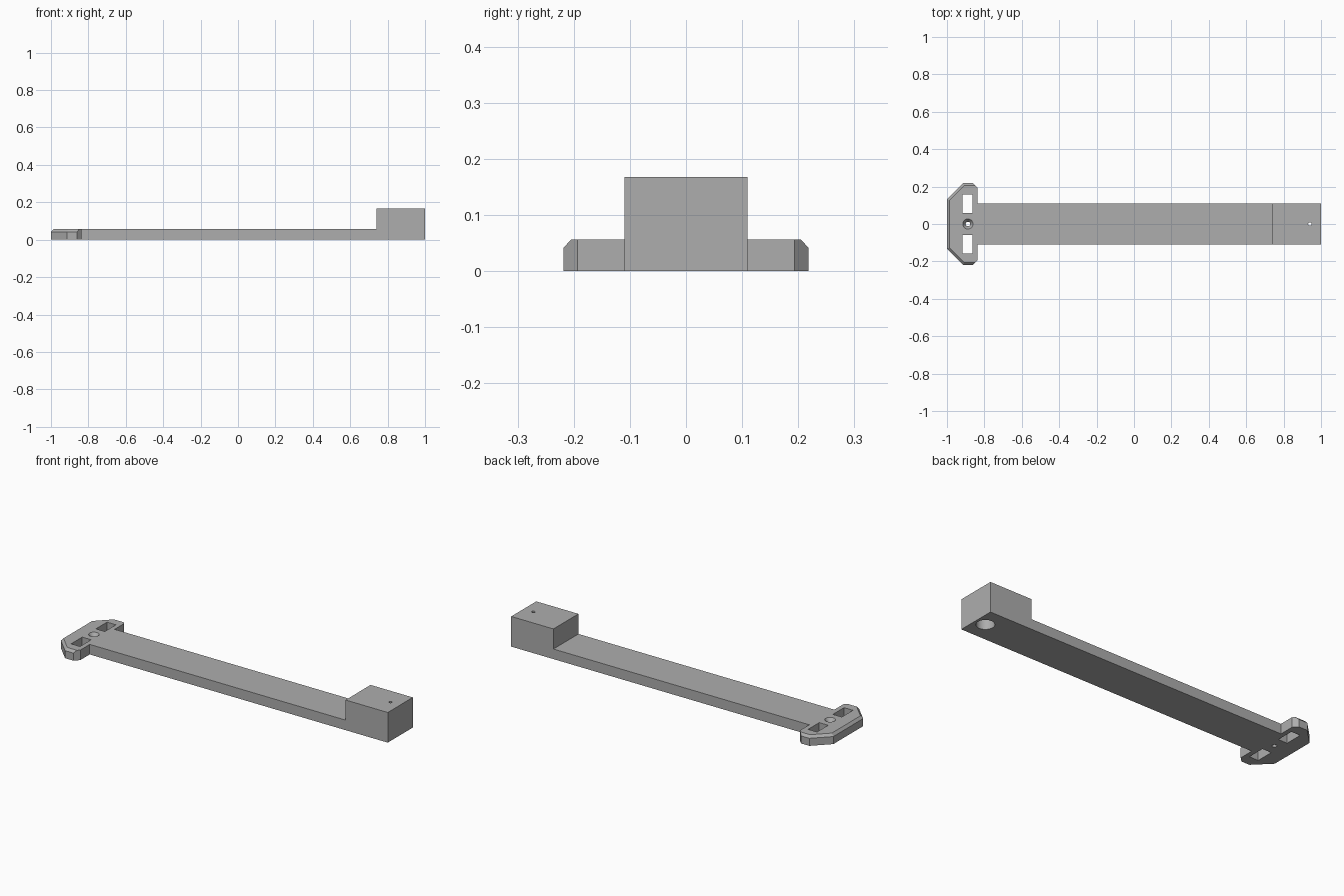
import bpy
import bmesh

cube = bpy.data.objects.get("Cube")
if cube:
    bpy.data.objects.remove(cube, do_unlink=True)

GREY = (0.42, 0.42, 0.42, 1.0)
material = bpy.data.materials.new("plain grey")
material.use_nodes = True
material.diffuse_color = GREY
material.node_tree.nodes["Principled BSDF"].inputs["Base Color"].default_value = GREY

BAR_TOP = 0.056
BLOCK_TOP = 0.168
HALF = 0.11


def loft(name, layers):
    """Solid through stacked (outline, height) layers, counter-clockwise from above."""
    bm = bmesh.new()
    rings = [[bm.verts.new((x, y, z)) for x, y in outline] for outline, z in layers]
    n = len(rings[0])
    for low, high in zip(rings, rings[1:]):
        for i in range(n):
            j = (i + 1) % n
            bm.faces.new((low[i], low[j], high[j], high[i]))
    bm.faces.new(rings[0][::-1])
    bm.faces.new(rings[-1])
    mesh = bpy.data.meshes.new(name)
    bm.to_mesh(mesh)
    bm.free()
    mesh.materials.append(material)
    obj = bpy.data.objects.new(name, mesh)
    bpy.context.collection.objects.link(obj)
    return obj


def box(name, x0, x1, y0, y1, z0, z1):
    outline = [(x0, y0), (x1, y0), (x1, y1), (x0, y1)]
    return loft(name, [(outline, z0), (outline, z1)])


def cone(name, x, r0, r1, z0, z1):
    bpy.ops.mesh.primitive_cone_add(vertices=32, radius1=r0, radius2=r1,
                                    depth=z1 - z0, location=(x, 0, (z0 + z1) / 2))
    obj = bpy.context.object
    obj.name = name
    obj.data.materials.append(material)
    return obj


def cut(target, cutter):
    cutter.hide_render = True
    mod = target.modifiers.new("cut", 'BOOLEAN')
    mod.operation = 'DIFFERENCE'
    mod.solver = 'EXACT'
    mod.object = cutter
    bpy.context.view_layer.objects.active = target
    bpy.ops.object.modifier_apply(modifier=mod.name)
    bpy.data.objects.remove(cutter, do_unlink=True)


def mirrored(half):
    return half + [(x, -y) for x, y in reversed(half)]


# Long bar with its T-shaped head, chamfered along the head's outer top edge
base = mirrored([(1, HALF), (-0.837, HALF), (-0.837, 0.193),
                 (-0.862, 0.218), (-0.913, 0.218), (-1, 0.131)])
crown = mirrored([(1, HALF), (-0.837, HALF), (-0.837, 0.193),
                  (-0.849, 0.205), (-0.908, 0.205), (-0.987, 0.126)])
bar = loft("bar_with_head", [(base, 0), (base, 0.042), (crown, BAR_TOP)])

# Raised end block
block = box("end_block", 0.74, 1, -HALF, HALF, BAR_TOP, BLOCK_TOP)

# Two slots through the head
for side in (-1, 1):
    y0, y1 = sorted((side * 0.06, side * 0.158))
    cut(bar, box("slot_cutter", -0.918, -0.863, y0, y1, -0.1, 0.1))

# Countersunk screw hole in the head
cut(bar, cone("screw_cutter", -0.888, 0.012, 0.012, -0.1, 0.1))
cut(bar, cone("countersink_cutter", -0.888, 0.012, 0.0275, 0.035, BAR_TOP + 0.0005))

# Wide socket from below and narrow hole out of the block top
cut(bar, cone("socket_cutter", 0.94, 0.046, 0.046, -0.1, 0.1))
cut(block, cone("socket_cutter", 0.94, 0.046, 0.046, 0, 0.13))
cut(block, cone("pin_cutter", 0.94, 0.009, 0.009, 0.1, 0.2))

# Crisp edges, smooth hole walls
for obj in (bar, block):
    bpy.ops.object.select_all(action='DESELECT')
    obj.select_set(True)
    bpy.context.view_layer.objects.active = obj
    bpy.ops.object.shade_smooth_by_angle(angle=0.5)
